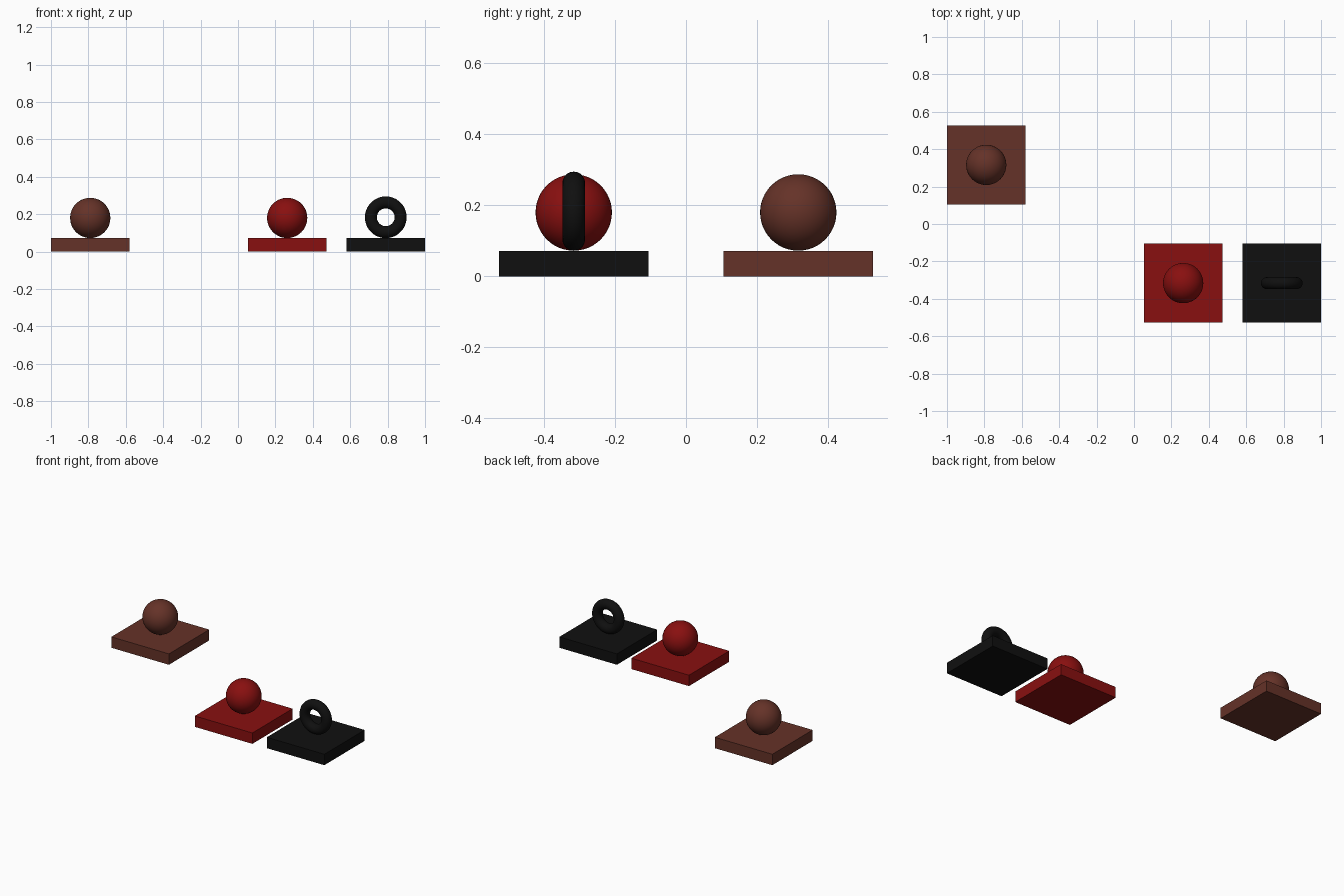
import bpy
import math

if "Cube" in bpy.data.objects:
    bpy.data.objects.remove(bpy.data.objects["Cube"])


def material(name, rgb):
    m = bpy.data.materials.new(name)
    m.diffuse_color = (*rgb, 1)
    m.use_nodes = True
    m.node_tree.nodes["Principled BSDF"].inputs["Base Color"].default_value = m.diffuse_color
    return m


BROWN = material("brown", (0.130, 0.032, 0.021))
RED = material("red", (0.250, 0.005, 0.005))
BLACK = material("black", (0.005, 0.005, 0.005))

SIDE = 0.421      # slab width
THICK = 0.072     # slab height


def finish(name, mat, smooth):
    ob = bpy.context.object
    ob.name = name
    ob.data.materials.append(mat)
    if smooth:
        bpy.ops.object.shade_smooth()


def slab(name, x, y, mat):
    bpy.ops.mesh.primitive_cube_add(size=1, location=(x, y, THICK / 2))
    bpy.context.object.scale = (SIDE, SIDE, THICK)
    bpy.ops.object.transform_apply(location=False, rotation=False, scale=True)
    finish(name, mat, False)


def ball(name, x, y, mat):
    bpy.ops.mesh.primitive_uv_sphere_add(segments=48, ring_count=24, radius=0.1075,
                                         location=(x, y, 0.180))
    finish(name, mat, True)


# Brown and red slabs, each with a ball resting on it
for label, x, y, mat in (("brown", -0.79, 0.316, BROWN), ("red", 0.263, -0.316, RED)):
    slab(label + "_base", x, y, mat)
    ball(label + "_ball", x, y, mat)

# Black slab with an upright ring, hole facing front
slab("black_base", 0.79, -0.316, BLACK)
bpy.ops.mesh.primitive_torus_add(major_segments=48, minor_segments=20,
                                 major_radius=0.0795, minor_radius=0.032,
                                 location=(0.79, -0.316, 0.1835),
                                 rotation=(math.pi / 2, 0, 0))
finish("black_ring", BLACK, True)
